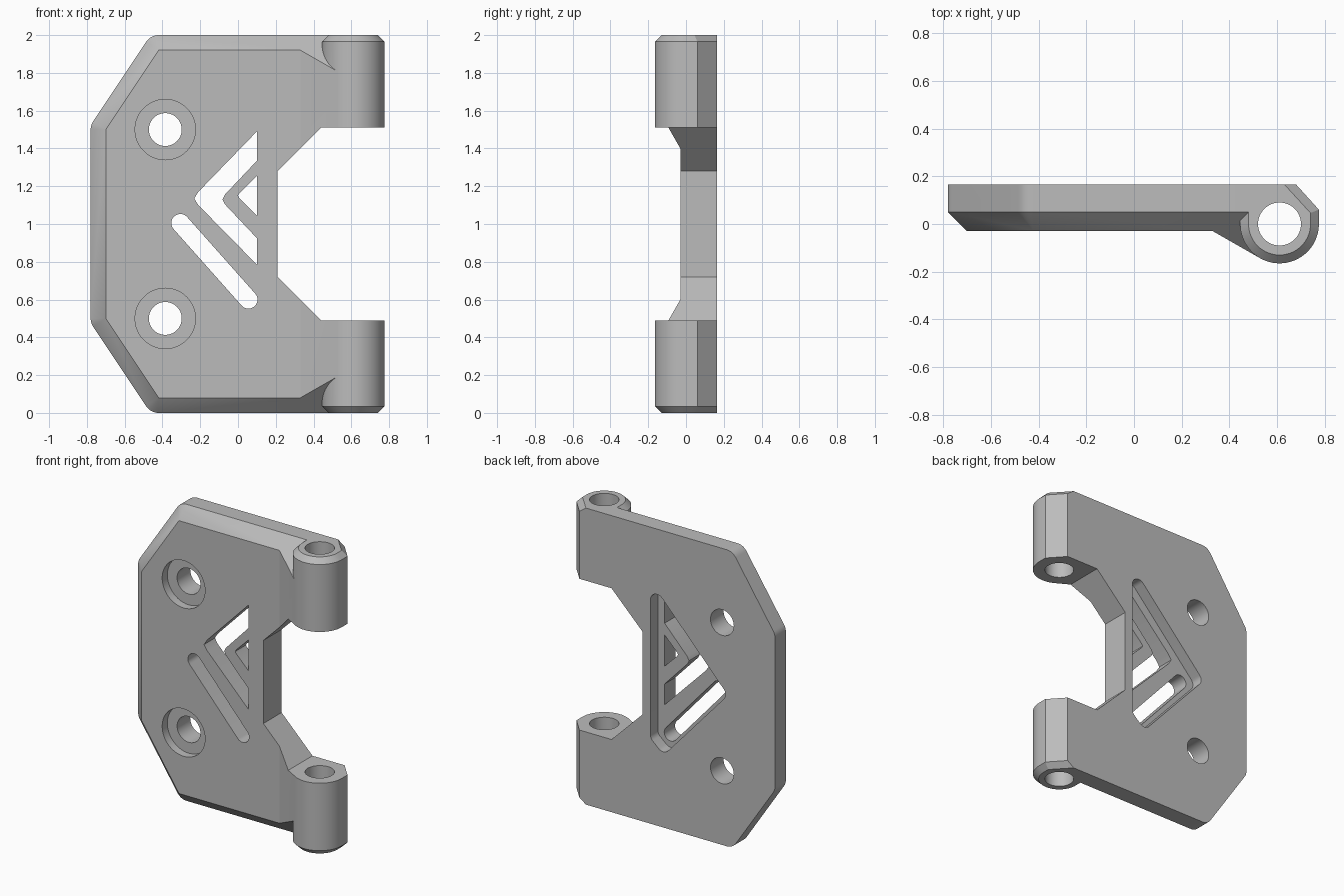
import bpy, bmesh
from math import sin, cos, radians, tau
from mathutils import Vector
from mathutils.geometry import convex_hull_2d

if "Cube" in bpy.data.objects:
    bpy.data.objects.remove(bpy.data.objects["Cube"])

BACK, FRONT = 0.165, -0.03      # plate faces in y
PIN_X, PIN_R = 0.61, 0.165      # hinge axis and barrel radius

grey = bpy.data.materials.new("plain_grey")
grey.use_nodes = True
grey.diffuse_color = (0.5, 0.5, 0.5, 1)
grey.node_tree.nodes["Principled BSDF"].inputs["Base Color"].default_value = (0.5, 0.5, 0.5, 1)


def loft(name, layers):
    """Closed solid through a stack of rings with equal point counts."""
    bm = bmesh.new()
    rings = [[bm.verts.new(p) for p in ring] for ring in layers]
    n = len(rings[0])
    for a, b in zip(rings, rings[1:]):
        for i in range(n):
            j = (i + 1) % n
            bm.faces.new((a[i], a[j], b[j], b[i]))
    bm.faces.new(rings[0])
    bm.faces.new(rings[-1])
    bmesh.ops.remove_doubles(bm, verts=bm.verts[:], dist=1e-5)
    bmesh.ops.recalc_face_normals(bm, faces=bm.faces[:])
    mesh = bpy.data.meshes.new(name)
    bm.to_mesh(mesh)
    bm.free()
    mesh.materials.append(grey)
    obj = bpy.data.objects.new(name, mesh)
    bpy.context.collection.objects.link(obj)
    return obj


def prism_y(name, pts, y0, y1):
    return loft(name, [[(x, y, z) for x, z in pts] for y in (y0, y1)])


def prism_z(name, pts, z0, z1):
    return loft(name, [[(x, y, z) for x, y in pts] for z in (z0, z1)])


def circle(cx, cy, r, n=48):
    return [(cx + r * cos(tau * i / n), cy + r * sin(tau * i / n)) for i in range(n)]


def rounded(centres, r):
    """Convex outline wrapped around circles."""
    pts = [p for c in centres for p in circle(*c, r, 32)]
    return [pts[i] for i in convex_hull_2d([Vector(p) for p in pts])]


def combine(target, tool, operation):
    mod = target.modifiers.new("combine", "BOOLEAN")
    mod.operation, mod.solver, mod.object = operation, "EXACT", tool
    bpy.context.view_layer.objects.active = target
    bpy.ops.object.modifier_apply(modifier=mod.name)
    bpy.data.objects.remove(tool)


# Plate blank: rounded outer corners, edge chamfer towards the front
def outline(y, r, inset=0.0):
    lower = [(1, 0.08 + inset, 270, 270, 0), (-0.42, 0.08 + inset, 270, 213.7, 8),
             (-0.70, 0.5, 213.7, 180, 6)]
    ring = []
    for x, z, a0, a1, steps in lower:
        for i in range(steps + 1):
            a = radians(a0 + (a1 - a0) * i / max(steps, 1))
            ring.append((x + r * cos(a), y, z + r * sin(a)))
    return ring + [(x, y, 2 - z) for x, y, z in reversed(ring)]


plate = loft("hinge_plate", [outline(BACK, 0.08), outline(0.05, 0.08),
                             outline(FRONT, 0), outline(-0.2, 0, 0.17)])

# Side profile with the ramp rising to the barrel
profile = [(-1, BACK), (-1, FRONT), (0.33, FRONT), (0.528, -0.143), (0.6, -0.1), (0.6, BACK)]
combine(plate, prism_z("ramp_profile", profile, -0.1, 2.1), "INTERSECT")


# Barrels with chamfered outer ends
def barrel_ring(z, inset):
    r = PIN_R - inset
    pts = [(PIN_X + r * cos(radians(a)), r * sin(radians(a))) for a in range(180, 361, 5)]
    pts += [(PIN_X + r, 0.06 - 0.4 * inset), (0.68 - 1.4 * inset, BACK), (PIN_X - r, BACK)]
    return [(x, y, z) for x, y in pts]


for end, sign in ((0, 1), (2, -1)):
    rings = [barrel_ring(end + sign * h, d) for h, d in ((0, 0.035), (0.035, 0), (0.6, 0))]
    combine(plate, loft("barrel", rings), "UNION")

# Notch between the barrels, and the pin hole
notch = [(0.21, 0.72), (0.44, 0.49), (1, 0.49)]
notch += [(x, 2 - z) for x, z in reversed(notch)]
combine(plate, prism_y("notch", notch, -0.4, 0.4), "DIFFERENCE")
combine(plate, prism_z("pin_hole", circle(PIN_X, 0, 0.09), -0.1, 2.1), "DIFFERENCE")

# Counterbored screw holes
for z in (0.5, 1.5):
    combine(plate, prism_y("counterbore", circle(-0.385, z, 0.16), -0.4, FRONT + 0.055), "DIFFERENCE")
    combine(plate, prism_y("screw_hole", circle(-0.385, z, 0.087), -0.4, 0.4), "DIFFERENCE")

# Rounded pocket in the back and the slots through its floor
pocket = rounded([(0.1, 1.51), (-0.36, 1.02), (0.055, 0.56), (0.1, 0.60)], 0.05)
combine(plate, prism_y("back_pocket", pocket, BACK - 0.08, 0.4), "DIFFERENCE")
slots = {
    "angled_slot": [(0.1, 1.49), (-0.21, 1.17), (-0.232, 1.135), (-0.21, 1.10), (0.1, 0.785),
                    (0.1, 0.925), (-0.07, 1.105), (-0.082, 1.13), (-0.07, 1.155), (0.1, 1.335)],
    "small_slot": [(0.1, 1.255), (0.005, 1.16), (0.0, 1.15), (0.005, 1.14), (0.1, 1.045)],
    "long_slot": rounded([(-0.305, 1.005), (0.055, 0.60)], 0.048),
}
for name, pts in slots.items():
    combine(plate, prism_y(name, pts, -0.4, 0.4), "DIFFERENCE")

# Smooth the round walls, keep the edges crisp
bpy.ops.object.select_all(action="DESELECT")
plate.select_set(True)
bpy.context.view_layer.objects.active = plate
bpy.ops.object.shade_smooth_by_angle(angle=radians(25))
